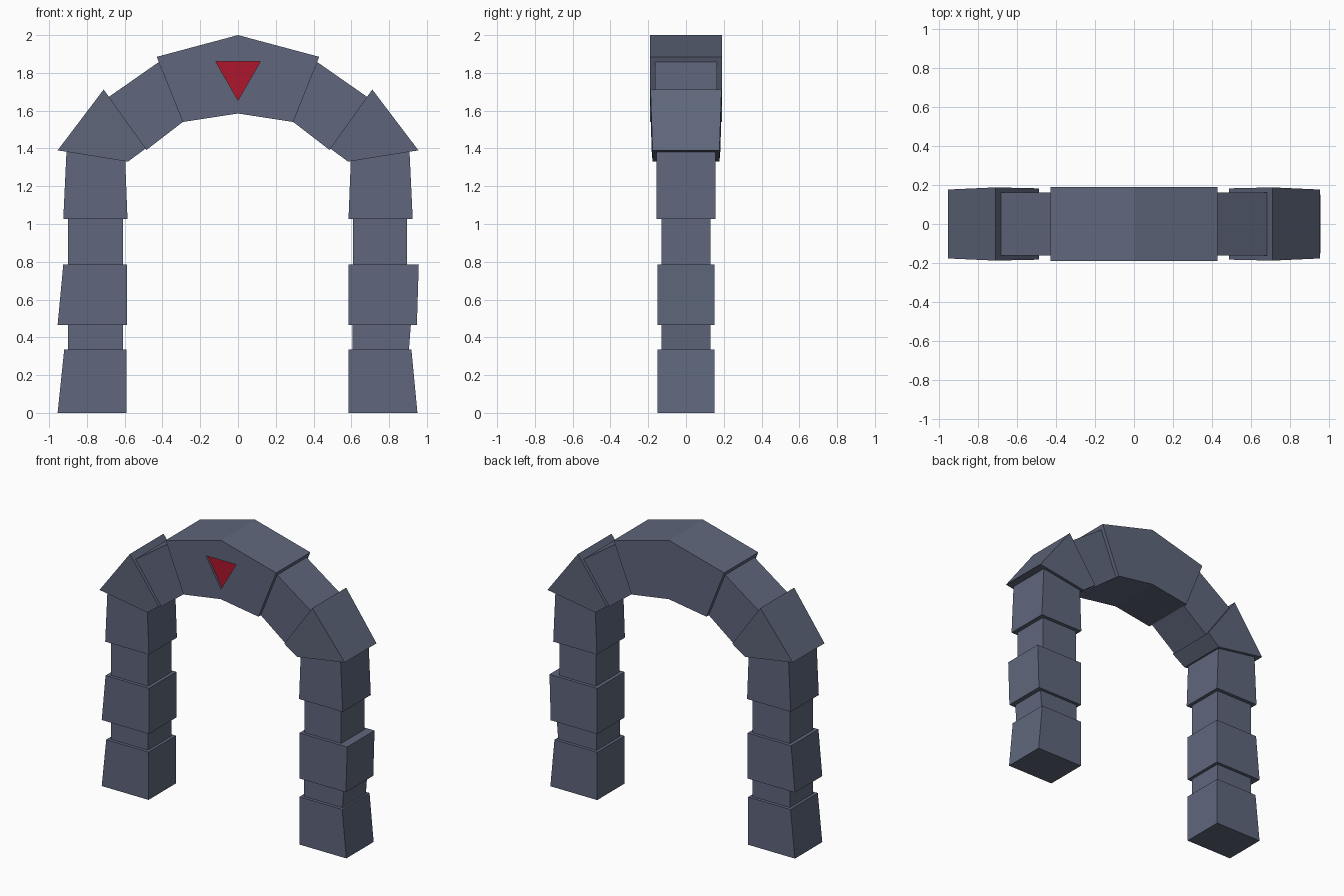
import bpy, bmesh

if "Cube" in bpy.data.objects:
    bpy.data.objects.remove(bpy.data.objects["Cube"])


def material(name, rgb):
    m = bpy.data.materials.new(name)
    m.diffuse_color = (*rgb, 1)
    m.use_nodes = True
    m.node_tree.nodes["Principled BSDF"].inputs["Base Color"].default_value = m.diffuse_color
    return m


slate = material("slate", (0.115, 0.135, 0.2))
red = material("red", (0.42, 0.008, 0.025))


def block(name, pts, y0, y1=None, mat=slate):
    """Extrude an x-z outline along y; each point may carry its own half depth."""
    bm = bmesh.new()
    front, back = [], []
    for p in pts:
        a, b = (y0, y1) if y1 is not None else (-y0, y0)
        if len(p) == 3:
            a, b = -p[2], p[2]
        front.append(bm.verts.new((p[0], a, p[1])))
        back.append(bm.verts.new((p[0], b, p[1])))
    bm.faces.new(front)
    bm.faces.new(back[::-1])
    n = len(pts)
    for i in range(n):
        j = (i + 1) % n
        bm.faces.new((front[i], back[i], back[j], front[j]))
    bmesh.ops.recalc_face_normals(bm, faces=bm.faces[:])
    me = bpy.data.meshes.new(name)
    bm.to_mesh(me)
    bm.free()
    me.materials.append(mat)
    ob = bpy.data.objects.new(name, me)
    bpy.context.collection.objects.link(ob)
    return ob


# Straight pillar stones: name, z range, half depth,
# then (inner, outer) x at bottom and top for the left and right pillar
stones = [
    ("base_stone", 0, 0.336, 0.152, (0.59, 0.955, 0.59, 0.92), (0.585, 0.95, 0.585, 0.918)),
    ("lower_joint", 0.336, 0.465, 0.13, (0.61, 0.90, 0.61, 0.90), (0.605, 0.905, 0.605, 0.915)),
    ("middle_stone", 0.465, 0.786, 0.152, (0.587, 0.955, 0.587, 0.925), (0.585, 0.947, 0.585, 0.957)),
    ("upper_joint", 0.786, 1.026, 0.13, (0.61, 0.90, 0.61, 0.90), (0.61, 0.895, 0.61, 0.895)),
]
for side, s in (("left", -1), ("right", 1)):
    for name, z0, z1, d, left, right in stones:
        i0, o0, i1, o1 = left if s < 0 else right
        block(f"{name}_{side}", [(s * i0, z0), (s * o0, z0), (s * o1, z1), (s * i1, z1)], d)

    # Top pillar stone with slanted top, and the two arch stones above it
    for name, d, pts in (
        ("cap_stone", 0.156, [(0.585, 1.026), (0.925, 1.026), (0.908, 1.383), (0.597, 1.333)]),
        ("springer", 0.18, [(0.583, 1.33, 0.177), (0.955, 1.39, 0.177),
                            (0.711, 1.712, 0.188), (0.488, 1.4, 0.183)]),
        ("arch_link", 0.163, [(0.485, 1.392), (0.685, 1.672), (0.42, 1.857), (0.29, 1.542)]),
    ):
        block(f"{name}_{side}", [(s * p[0], *p[1:]) for p in pts], d)

# Crown of the arch
crown = block("crown", [(-0.43, 1.885), (0, 2), (0.43, 1.885),
                        (0.292, 1.54), (0, 1.585), (-0.292, 1.54)], 0.19)

# Triangular recess in the front of the crown with a red inlay
tri = [(-0.118, 1.86), (0.118, 1.86), (0, 1.655)]
cutter = block("recess_cutter", tri, -0.25, -0.172)
cutter.hide_render = True
cutter.hide_set(True)
cut = crown.modifiers.new("recess", 'BOOLEAN')
cut.operation = 'DIFFERENCE'
cut.solver = 'EXACT'
cut.object = cutter
block("red_inlay", tri, -0.175, -0.165, red)
